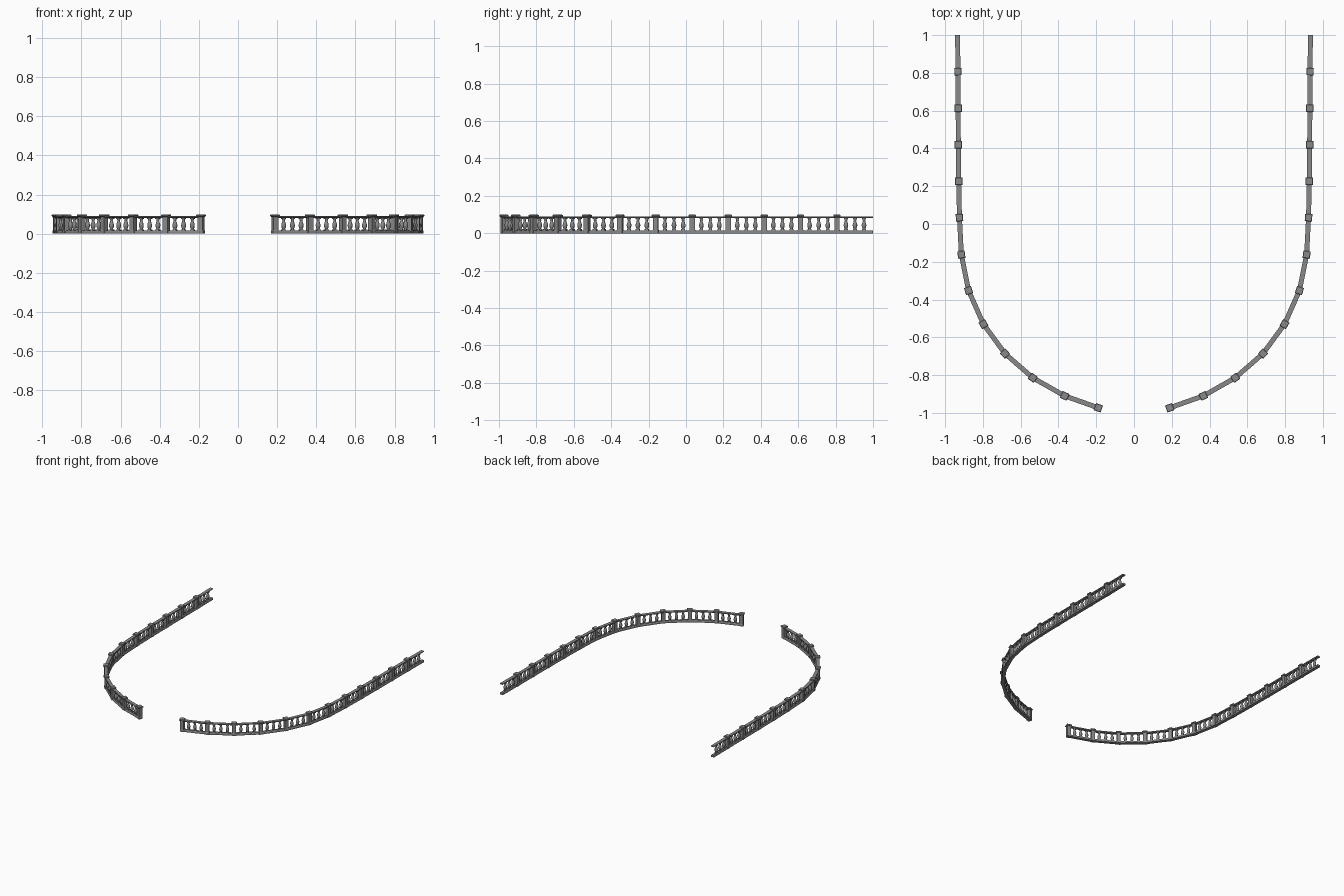
import bpy, bmesh
from math import pi, cos, sin
from mathutils import Vector, Matrix

if "Cube" in bpy.data.objects:
    bpy.data.objects.remove(bpy.data.objects["Cube"])

# Post centres along the right half of the terrace, ending at the back edge
PATH = [Vector(p) for p in [
    (0.189, -0.973), (0.367, -0.910), (0.536, -0.814), (0.683, -0.686),
    (0.797, -0.530), (0.876, -0.352), (0.914, -0.162), (0.924, 0.034),
    (0.928, 0.226), (0.930, 0.419), (0.931, 0.612), (0.932, 0.807), (0.934, 1.0)]]

STONE = bpy.data.materials.new("dark_stone")
STONE.diffuse_color = (0.25, 0.25, 0.25, 1)
STONE.use_nodes = True
STONE.node_tree.nodes["Principled BSDF"].inputs["Base Color"].default_value = STONE.diffuse_color


def finish(bm, name):
    bmesh.ops.recalc_face_normals(bm, faces=bm.faces)
    me = bpy.data.meshes.new(name)
    bm.to_mesh(me)
    bm.free()
    me.materials.append(STONE)
    ob = bpy.data.objects.new(name, me)
    bpy.context.collection.objects.link(ob)
    mod = ob.modifiers.new("mirror", 'MIRROR')
    mod.use_axis = (True, False, False)
    mod.use_mirror_merge = False
    return ob


def loft(bm, rings):
    """Closed skin through equal-length rings, capped at both ends."""
    vs = [[bm.verts.new(p) for p in r] for r in rings]
    n = len(vs[0])
    side = []
    for a, b in zip(vs, vs[1:]):
        for i in range(n):
            j = (i + 1) % n
            side.append(bm.faces.new((a[i], a[j], b[j], b[i])))
    bm.faces.new(vs[0])
    bm.faces.new(vs[-1])
    return side


def tangent(i):
    a = (PATH[i] - PATH[i - 1]).normalized() if i else None
    b = (PATH[i + 1] - PATH[i]).normalized() if i < len(PATH) - 1 else None
    if a is None or b is None:
        return a or b
    return (a + b).normalized()


def rail(name, profile):
    """Sweep a half profile (offset, z) along the path with mitred corners."""
    full = profile + [(-o, z) for o, z in reversed(profile)]
    rings = []
    for i, p in enumerate(PATH):
        t = tangent(i)
        n = Vector((t.y, -t.x))
        rings.append([(p.x + n.x * o, p.y + n.y * o, z) for o, z in full])
    bm = bmesh.new()
    loft(bm, rings)
    return finish(bm, name)


def turned(bm, at, t, profile, sides, smooth):
    """Stack of regular polygons (half width, z); four sides gives a square."""
    k = 1 / cos(pi / 4) if sides == 4 else 1
    rot = Matrix(((t.x, -t.y), (t.y, t.x)))
    rings = []
    for r, z in profile:
        ring = []
        for s in range(sides):
            a = 2 * pi * (s + 0.5) / sides
            q = rot @ Vector((cos(a), sin(a))) * (r * k) + at
            ring.append((q.x, q.y, z))
        rings.append(ring)
    for f in loft(bm, rings):
        f.smooth = smooth


# Base and handrail
rail("base_rail", [(0.013, 0.0), (0.013, 0.011), (0.010, 0.016)])
rail("hand_rail", [(0.010, 0.081), (0.013, 0.084), (0.013, 0.089), (0.011, 0.090)])

# Square posts with overhanging caps
bm = bmesh.new()
for i, p in enumerate(PATH[:-1]):
    turned(bm, p, tangent(i), [
        (0.0155, 0), (0.0155, 0.015), (0.014, 0.018), (0.014, 0.085),
        (0.0195, 0.090), (0.0195, 0.096), (0.017, 0.099)], 4, False)
finish(bm, "posts")

# Three turned balusters per bay, with square blocks top and bottom
bm = bmesh.new()
for a, b in zip(PATH, PATH[1:]):
    t = (b - a).normalized()
    for k in (1, 2, 3):
        c = a.lerp(b, k / 4)
        turned(bm, c, t, [(0.010, 0.015), (0.010, 0.022)], 4, False)
        turned(bm, c, t, [(0.010, 0.075), (0.010, 0.082)], 4, False)
        turned(bm, c, t, [
            (0.007, 0.021), (0.0075, 0.025), (0.0105, 0.031), (0.0125, 0.039),
            (0.0125, 0.046), (0.010, 0.055), (0.0075, 0.062), (0.006, 0.067),
            (0.0085, 0.070), (0.0075, 0.076)], 12, True)
finish(bm, "balusters")
